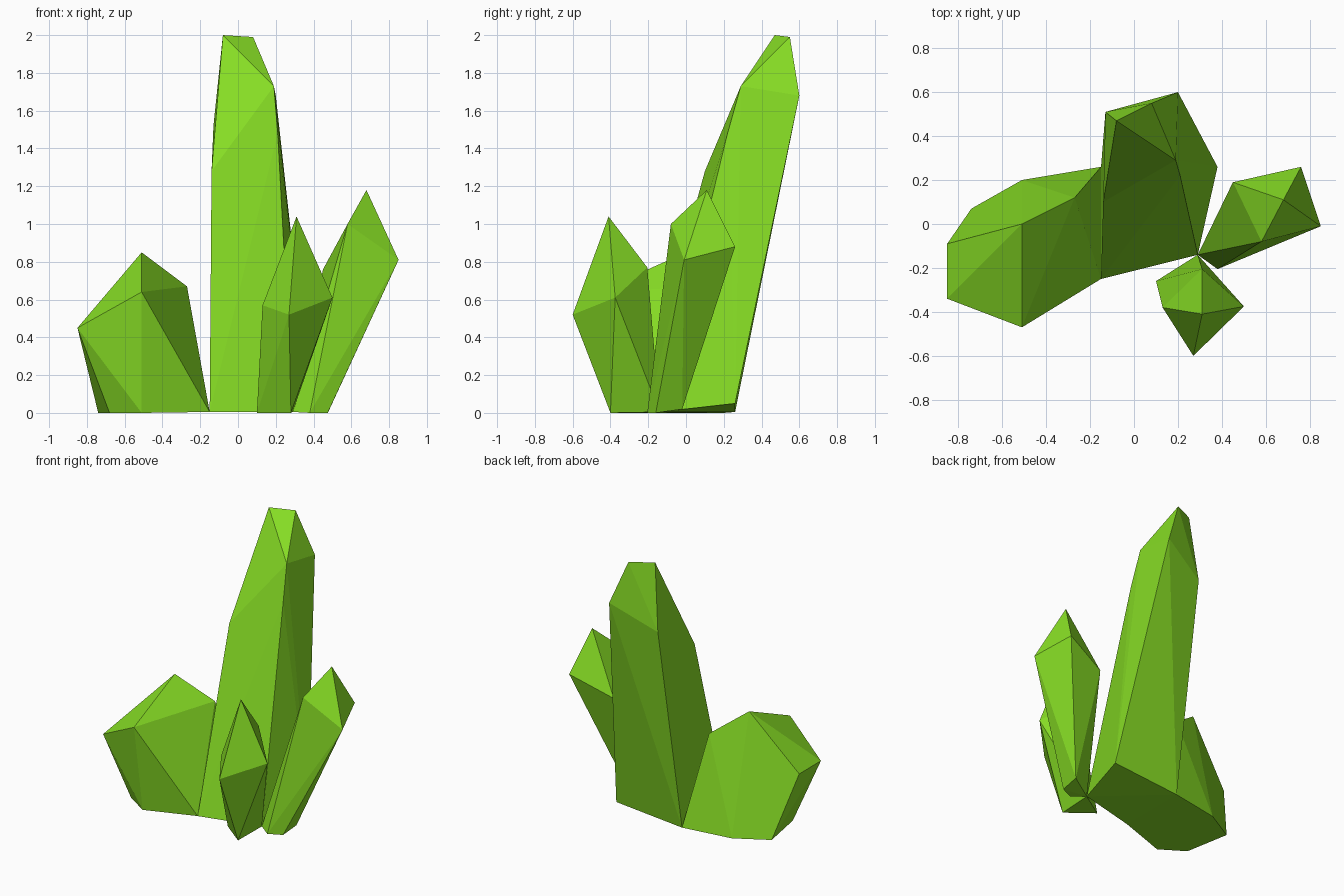
import bpy, bmesh

if "Cube" in bpy.data.objects:
    bpy.data.objects.remove(bpy.data.objects["Cube"])

# Single lime crystal colour
lime = bpy.data.materials.new("lime_crystal")
lime.diffuse_color = (0.24, 0.72, 0.018, 1.0)
lime.use_nodes = True
lime.node_tree.nodes["Principled BSDF"].inputs["Base Color"].default_value = lime.diffuse_color


def crystal(name, base, shoulder, tip):
    """Faceted shard: convex skin over a base ring, shoulder ring and tip."""
    mesh = bpy.data.meshes.new(name)
    bm = bmesh.new()
    verts = [bm.verts.new(p) for p in base + shoulder + tip]
    hull = bmesh.ops.convex_hull(bm, input=verts)
    junk = {v for v in hull["geom_interior"] if isinstance(v, bmesh.types.BMVert)}
    bmesh.ops.delete(bm, geom=list(junk), context='VERTS')
    # merge nearly coplanar triangles into flat facets
    bmesh.ops.dissolve_limit(bm, angle_limit=0.03, verts=bm.verts[:], edges=bm.edges[:])
    bmesh.ops.recalc_face_normals(bm, faces=bm.faces[:])
    bm.to_mesh(mesh)
    bm.free()
    mesh.materials.append(lime)
    obj = bpy.data.objects.new(name, mesh)
    bpy.context.collection.objects.link(obj)
    return obj


# Corners shared by neighbouring shards
FL, FR, BL = (-.15, -.25, .005), (.29, -.14, .005), (-.15, .26, .005)

# Tall shard leaning backwards
crystal("tall_crystal",
        [FL, FR, (.38, .26, .05), BL],
        [(-.14, .10, 1.28), (.21, .22, 1.48), (.20, .60, 1.68), (-.13, .51, 1.52)],
        [(-.08, .47, 2.0), (.08, .55, 1.99), (.19, .29, 1.73)])

# Broad squat shard on the left
crystal("left_crystal",
        [FL, BL, (-.51, .20, 0), (-.74, .07, 0), (-.68, -.26, 0), (-.51, -.37, 0)],
        [(-.85, -.09, .45), (-.85, -.34, .45), (-.51, -.47, .64)],
        [(-.51, 0, .85), (-.27, .12, .67)])

# Small shard at the front
crystal("front_crystal",
        [FR, (.10, -.26, 0), (.28, -.40, 0)],
        [(.13, -.38, .57), (.27, -.60, .52), (.50, -.375, .61), (.31, -.205, .77)],
        [(.31, -.41, 1.04)])

# Slim shard leaning right
crystal("right_crystal",
        [FR, (.38, -.205, 0), (.475, -.16, 0), (.485, -.02, .02)],
        [(.45, .19, .76), (.76, .26, .88), (.85, -.01, .81), (.58, -.08, 1.0)],
        [(.68, .11, 1.18)])
